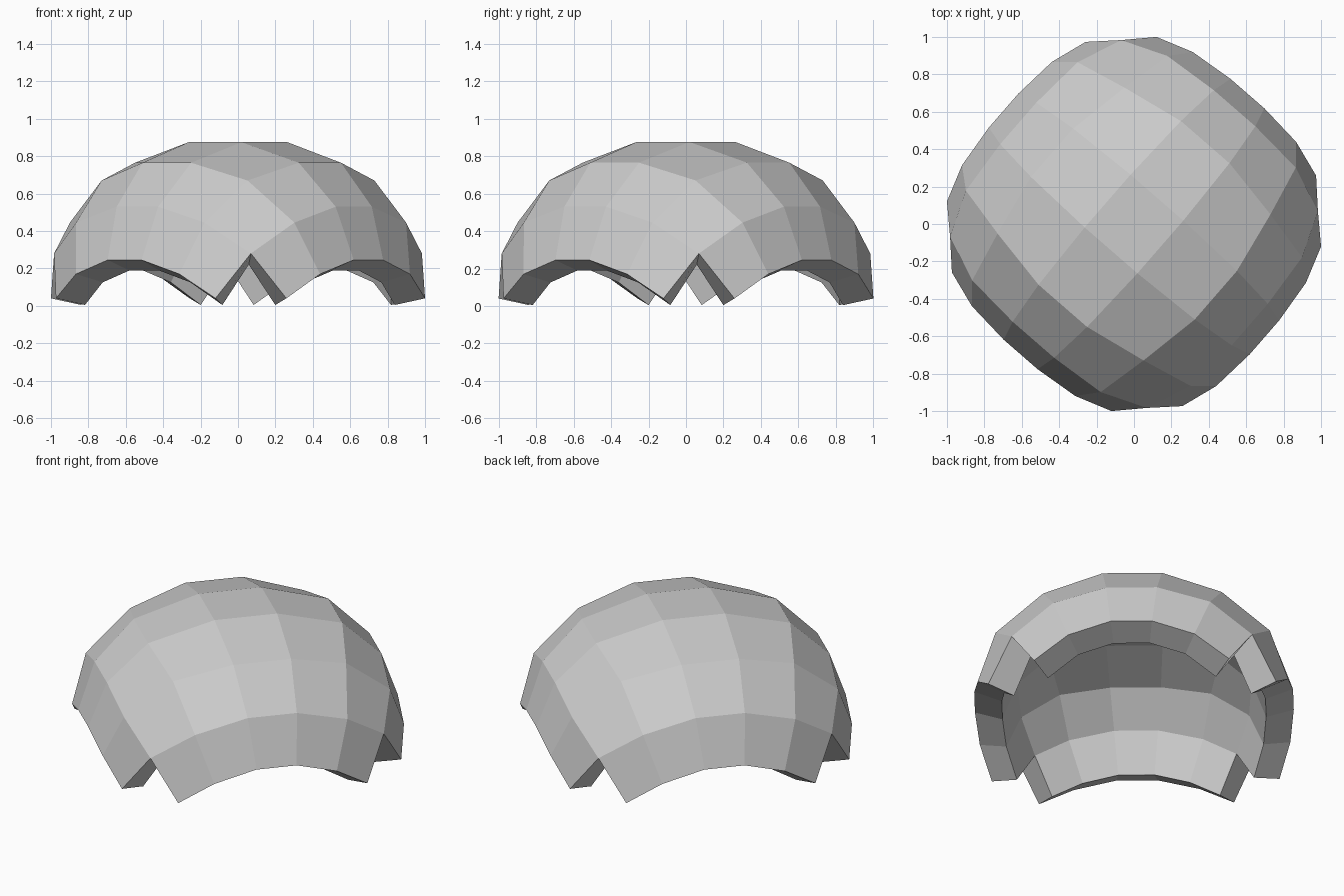
import bpy, math
from mathutils import Matrix

if "Cube" in bpy.data.objects:
    bpy.data.objects.remove(bpy.data.objects["Cube"])

# One octant of the faceted dome: (ring, column) -> position in the dome's own axes
OCTANT = {
    (1, 1): (0.187, 0.187, 0.875),
    (2, 1): (0.58, 0.172, 0.765), (2, 2): (0.517, 0.517, 0.67),
    (3, 1): (0.82, 0.147, 0.53), (3, 2): (0.795, 0.455, 0.445), (3, 3): (0.697, 0.697, 0.28),
    (4, 1): (0.924, 0.12, 0.245), (4, 2): (0.90, 0.366, 0.17), (4, 3): (0.834, 0.565, 0.04),
}
STEPS = [-4, -3, -2, -1, 1, 2, 3, 4]


def dome_point(i, j):
    """Reflect the octant to any grid position."""
    a, b = abs(i), abs(j)
    u, v, z = OCTANT[max(a, b), min(a, b)]
    if b > a:
        u, v = v, u
    return (math.copysign(u, i), math.copysign(v, j), z)


# Dome shell: 7 x 7 grid without its four corner faces, leaving notches
verts, index = [], {}
for i in STEPS:
    for j in STEPS:
        if not (abs(i) == 4 and abs(j) == 4):
            index[i, j] = len(verts)
            verts.append(dome_point(i, j))
faces = []
for i0, i1 in zip(STEPS, STEPS[1:]):
    for j0, j1 in zip(STEPS, STEPS[1:]):
        quad = [(i0, j0), (i1, j0), (i1, j1), (i0, j1)]
        if all(q in index for q in quad):
            faces.append([index[q] for q in quad])

mesh = bpy.data.meshes.new("dome_shell")
mesh.from_pydata(verts, [], faces)
mesh.transform(Matrix.Rotation(math.radians(49), 4, 'Z'))
mesh.update()
dome = bpy.data.objects.new("dome_shell", mesh)
bpy.context.collection.objects.link(dome)

# Wall thickness, growing inward
wall = dome.modifiers.new("wall", 'SOLIDIFY')
wall.thickness = 0.17
wall.offset = -1
